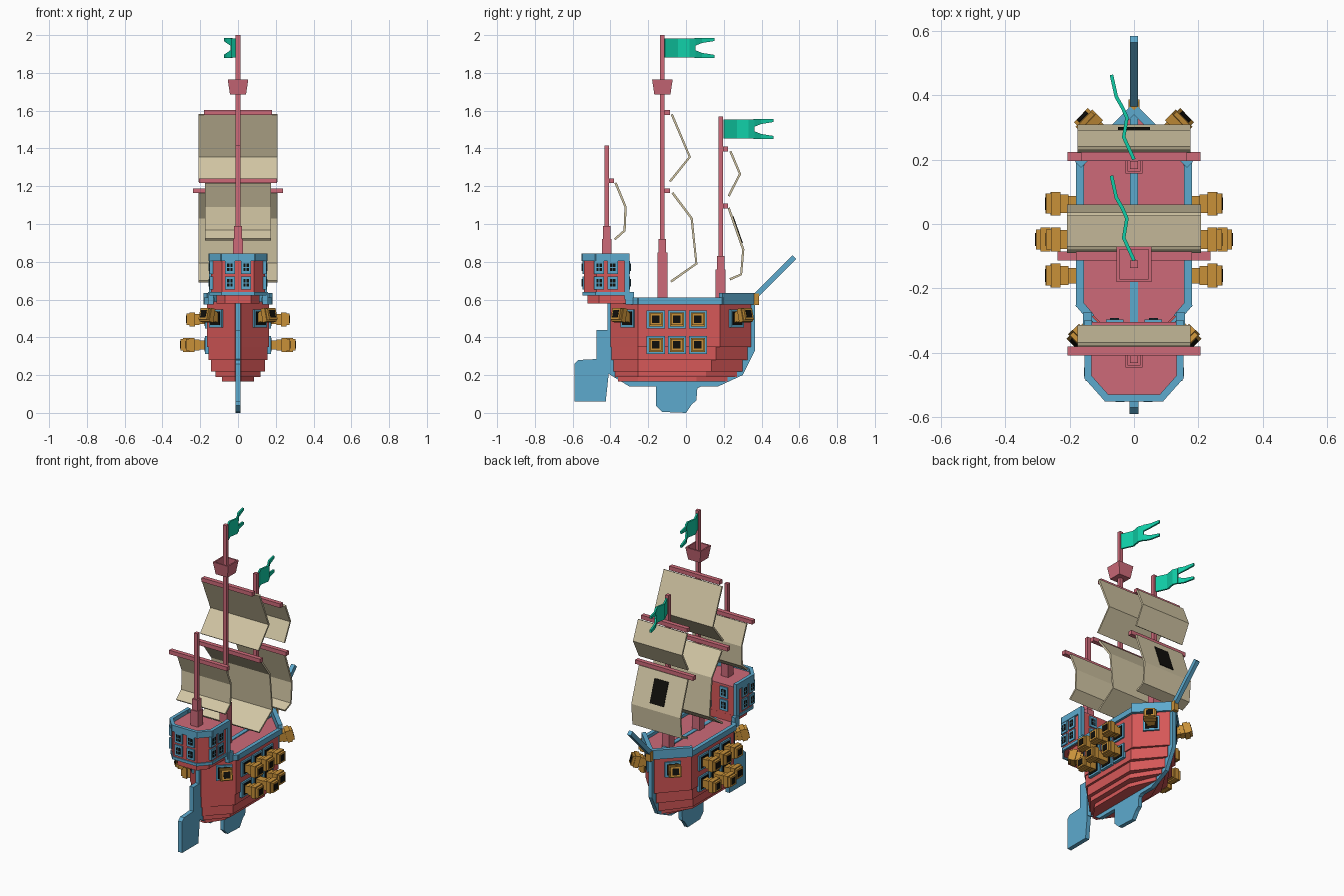
import bpy, bmesh
from math import radians, atan2
from mathutils import Matrix, Vector

if "Cube" in bpy.data.objects:
    bpy.data.objects.remove(bpy.data.objects["Cube"])


def material(name, rgb):
    lin = [((c / 255 + 0.055) / 1.055) ** 2.4 for c in rgb]
    m = bpy.data.materials.new(name)
    m.use_nodes = True
    m.diffuse_color = (*lin, 1)
    m.node_tree.nodes["Principled BSDF"].inputs["Base Color"].default_value = (*lin, 1)
    return m


RED = material("hull red", (214, 88, 88))
PINK = material("deck pink", (205, 106, 121))
BLUE = material("trim blue", (93, 170, 206))
GOLD = material("cannon gold", (200, 145, 57))
CLOTH = material("sail cloth", (210, 198, 164))
GREEN = material("flag green", (16, 206, 167))
BLACK = material("dark opening", (16, 15, 11))


def finish(name, bm, mats, matrix=Matrix()):
    bmesh.ops.recalc_face_normals(bm, faces=bm.faces[:])
    mesh = bpy.data.meshes.new(name)
    bm.to_mesh(mesh)
    bm.free()
    for m in mats:
        mesh.materials.append(m)
    ob = bpy.data.objects.new(name, mesh)
    ob.matrix_world = matrix
    bpy.context.collection.objects.link(ob)
    return ob


def add_box(bm, lo, hi, index=0):
    lo, hi = Vector(lo), Vector(hi)
    size = hi - lo
    m = Matrix.Translation((lo + hi) / 2) @ Matrix.Diagonal((*size, 1))
    made = bmesh.ops.create_cube(bm, size=1, matrix=m)
    for f in {f for v in made["verts"] for f in v.link_faces}:
        f.material_index = index


def box(name, lo, hi, mat):
    bm = bmesh.new()
    add_box(bm, lo, hi)
    return finish(name, bm, [mat])


def prism(name, pts, axis, lo, hi, mat):
    """Extrude a (y, z) outline along x, or an (x, y) outline along z."""
    bm = bmesh.new()
    place = (lambda p, t: (t, *p)) if axis == "x" else (lambda p, t: (*p, t))
    face = bm.faces.new([bm.verts.new(place(p, lo)) for p in pts])
    ext = bmesh.ops.extrude_face_region(bm, geom=[face])
    moved = [v for v in ext["geom"] if isinstance(v, bmesh.types.BMVert)]
    for v, p in zip(moved, [v.co.copy() for v in moved]):
        v.co = place(p[1:] if axis == "x" else p[:2], hi)
    return finish(name, bm, [mat])


def rail(name, path, width, lo, hi, mat=BLUE):
    """Straight rails joining points of a level path."""
    bm = bmesh.new()
    for a, b in zip(path, path[1:]):
        a, b = Vector(a), Vector(b)
        d = (b - a).normalized() * width / 2
        n = Vector((-d.y, d.x))
        ring = [a - d * .6 + n, b + d * .6 + n, b + d * .6 - n, a - d * .6 - n]
        low = [bm.verts.new((*p, lo)) for p in ring]
        top = [bm.verts.new((*p, hi)) for p in ring]
        bm.faces.new(low)
        bm.faces.new(top)
        for i in range(4):
            j = (i + 1) % 4
            bm.faces.new((low[i], low[j], top[j], top[i]))
    return finish(name, bm, [mat])


def sheet(name, rows, mat, thickness):
    """Thin folded cloth from pairs of edge points."""
    bm = bmesh.new()
    pairs = [[bm.verts.new(p) for p in row] for row in rows]
    for (a, b), (c, d) in zip(pairs, pairs[1:]):
        bm.faces.new((a, b, d, c))
    ob = finish(name, bm, [mat])
    mod = ob.modifiers.new("thickness", "SOLIDIFY")
    mod.thickness, mod.offset = thickness, 0
    return ob


# Hull: stepped layers, pointed at both ends
def hull_outline(hx, bow, stern, shoulder=.18):
    half = [(hx, -.255), (hx, shoulder), (.015, bow), (.015, stern)]
    right = half[:3]
    return [half[3]] + right + [(-x, y) for x, y in reversed(right)] + [(-.015, stern)]


layers = [(.165, .195, .085, .22, -.36), (.19, .225, .12, .27, -.375),
          (.22, .285, .143, .30, -.385), (.28, .36, .157, .325, -.395),
          (.35, .585, .165, .345, -.40)]
for i, (lo, hi, hx, bow, stern) in enumerate(layers):
    prism(f"hull_layer_{i + 1}", hull_outline(hx, bow, stern, bow - .165), "z", lo, hi, RED)
prism("main_deck", hull_outline(.158, .34, -.39), "z", .58, .59, PINK)

# Keel, fin and rudder
prism("keel", [(-.415, .59), (-.415, .21), (-.3, .14), (.17, .14), (.3, .2),
               (.365, .33), (.365, .6)], "x", -.013, .013, BLUE)
prism("keel_fin", [(-.16, .15), (-.16, .04), (-.125, .005), (0, 0), (.03, .045),
                   (.055, .065), (.06, .13), (.1, .15)], "x", -.013, .013, BLUE)
prism("rudder", [(-.59, .06), (-.425, .06), (-.41, .2), (-.41, .44), (-.475, .44),
                 (-.475, .285), (-.57, .28), (-.59, .26)], "x", -.014, .014, BLUE)

# Rails and bowsprit
for side, s in (("left", 1), ("right", -1)):
    rail(f"{side}_side_rail", [(s * .168, .19), (s * .168, -.25), (s * .138, -.285)], .025, .575, .61)
    rail(f"{side}_bow_rail", [(s * .168, .19), (s * .008, .35)], .027, .575, .635)
    box(f"{side}_stern_post", (s * .145 - .014, -.32, .575), (s * .145 + .014, -.275, .64), BLUE)
    box(f"{side}_cabin_post", (s * .142 - .012, -.325, .6), (s * .142 + .012, -.298, .845), BLUE)
box("bowsprit_socket", (-.017, .352, .57), (.017, .387, .632), GOLD)
prism("bowsprit", [(.365, .635), (.385, .615), (.583, .815), (.563, .835)],
      "x", -.013, .013, BLUE)

# Stern cabin
half = [(.085, -.54), (.143, -.475), (.143, -.305)]
cabin = half + [(-x, y) for x, y in reversed(half)]
prism("cabin_walls", cabin, "z", .63, .815, RED)
prism("cabin_base", [(x * .8, y * .92 - .024) for x, y in cabin], "z", .58, .635, RED)
prism("cabin_roof", cabin, "z", .812, .82, PINK)
rail("cabin_roof_rail", cabin[2::-1] + cabin[:2:-1], .022, .805, .845)
rail("cabin_lower_trim", cabin[2::-1] + cabin[:2:-1], .012, .622, .64)


def frame_at(pos, yaw, pitch=0):
    return (Matrix.Translation(pos) @ Matrix.Rotation(yaw, 4, "Z")
            @ Matrix.Rotation(-pitch, 4, "Y"))


def window(name, pos, yaw):
    bm = bmesh.new()
    add_box(bm, (-.01, -.027, -.035), (.008, .027, .035), 0)
    add_box(bm, (.006, -.014, -.02), (.011, .014, .02), 1)
    add_box(bm, (.009, -.002, -.02), (.013, .002, .02), 0)
    add_box(bm, (.009, -.014, -.002), (.013, .014, .002), 0)
    finish(name, bm, [BLUE, BLACK], frame_at(pos, yaw))


for z, level in ((.77, "upper"), (.688, "lower")):
    for i, s in enumerate((1, -1)):
        window(f"{level}_stern_window_{i + 1}", (s * .043, -.54, z), radians(-90))
        window(f"{level}_deck_window_{i + 1}", (s * .06, -.305, z), radians(90))
        for j, y in enumerate((-.46, -.388)):
            window(f"{level}_side_window_{2 * i + j + 1}", (s * .143, y, z), radians(90 - 90 * s))


# Cannons with framed gun ports
def cannon(name, pos, yaw, reach, pitch=0):
    bm = bmesh.new()
    add_box(bm, (-.01, -.048, -.048), (.01, .048, .048), 0)
    add_box(bm, (.008, -.036, -.036), (.013, .036, .036), 1)
    finish(name + "_port", bm, [BLUE, BLACK], frame_at(pos, yaw))
    bm = bmesh.new()
    add_box(bm, (-.03, -.024, -.024), (reach - .04, .024, .024), 0)
    add_box(bm, (reach - .07, -.029, -.029), (reach - .04, .029, .029), 0)
    add_box(bm, (reach - .045, -.037, -.037), (reach - .015, .037, .037), 0)
    add_box(bm, (reach - .02, -.031, -.031), (reach, .031, .031), 0)
    add_box(bm, (reach - .004, -.02, -.02), (reach + .002, .02, .02), 1)
    finish(name, bm, [GOLD, BLACK], frame_at(pos, yaw, pitch))


for side, s in (("left", 1), ("right", -1)):
    for i, y in enumerate((-.16, -.048, .063)):
        yaw = radians(90 - 90 * s)
        cannon(f"{side}_upper_cannon_{i + 1}", (s * .165, y, .495), yaw, .108)
        cannon(f"{side}_lower_cannon_{i + 1}", (s * .165, y, .36), yaw, .14 if i == 1 else .11)
    cannon(f"{side}_bow_cannon", (s * .09, .265, .5), atan2(.68, s * .7), .1, radians(14))
    cannon(f"{side}_stern_cannon", (s * .113, -.305, .5), atan2(-.68, s * .7), .1, radians(14))

# Masts: name, y, deck height, top of thick base, top, base half width
for name, y, lo, mid, top, w in (("main", -.125, .58, .92, 2.0, .027),
                                 ("fore", .183, .58, .83, 1.57, .026),
                                 ("mizzen", -.42, .81, .99, 1.415, .026)):
    box(f"{name}_mast", (-.012, y - .012, lo), (.012, y + .012, top), PINK)
    box(f"{name}_mast_base", (-w, y - w, lo), (w, y + w, mid - .07), PINK)
    box(f"{name}_mast_collar", (-.02, y - .02, lo), (.02, y + .02, mid), PINK)

# Lookout basket
bm = bmesh.new()
bmesh.ops.create_cone(bm, segments=4, radius1=.06, radius2=.077, depth=.08, cap_ends=True,
                      matrix=Matrix.Translation((0, -.125, 1.725)) @ Matrix.Rotation(radians(45), 4, "Z"))
top = max(bm.faces, key=lambda f: f.calc_center_median().z)
bmesh.ops.inset_region(bm, faces=[top], thickness=.013)
well = bmesh.ops.extrude_face_region(bm, geom=[top])
bmesh.ops.delete(bm, geom=[top], context="FACES_ONLY")
bmesh.ops.translate(bm, verts=[v for v in well["geom"] if isinstance(v, bmesh.types.BMVert)],
                    vec=(0, 0, -.05))
finish("lookout_basket", bm, [PINK])

# Yards and sails: mast y, yard half length, sail half width, sail profile
sails = [("main_upper", -.125, .18, .208, [(-.075, 1.58), (.02, 1.355), (-.085, 1.225)]),
         ("main_lower", -.125, .237, .208, [(-.072, 1.165), (.03, 1.03), (.055, .79), (-.08, .695)]),
         ("fore_upper", .183, .165, .175, [(.235, 1.385), (.286, 1.265), (.226, 1.148)]),
         ("fore_lower", .183, .207, .175, [(.226, 1.085), (.303, .865), (.292, .733), (.232, .707)]),
         ("mizzen", -.42, .207, .175, [(-.373, 1.218), (-.32, 1.09), (-.325, .965), (-.378, .918)])]
for name, y, yard, hw, profile in sails:
    z = profile[0][1] + .01
    box(f"{name}_yard", (-yard, y + .012, z - .012), (yard, y + .04, z + .014), PINK)
    sheet(f"{name}_sail", [((-hw, py, pz), (hw, py, pz)) for py, pz in profile], CLOTH, .012)

# Plain dark patch painted on the fore sail
a, b = (Vector((0, *p)) for p in sails[3][4][:2])
rows = [a.lerp(b, t) + Vector((0, .0075, .002)) for t in (.2, .85)]
sheet("fore_sail_patch", [(p - Vector((.05, 0, 0)), p + Vector((.05, 0, 0))) for p in rows],
      BLACK, .004)

# Forked pennants
wave = [(0, .005), (-.032, .075), (-.022, .135), (-.035, .165), (-.055, .2), (-.07, .268)]
for name, y, z in (("main", -.118, 1.932), ("fore", .195, 1.503)):
    body = wave[:4]
    sheet(f"{name}_flag", [((x, y + d, z - .05), (x, y + d, z + .05)) for x, d in body], GREEN, .011)
    for end, s in (("upper", 1), ("lower", -1)):
        rows = [((x, y + d, z + s * inner), (x, y + d, z + s * .053))
                for (x, d), inner in zip(wave[3:], (.012, .026, .037))]
        sheet(f"{name}_flag_{end}_tail", rows, GREEN, .011)
